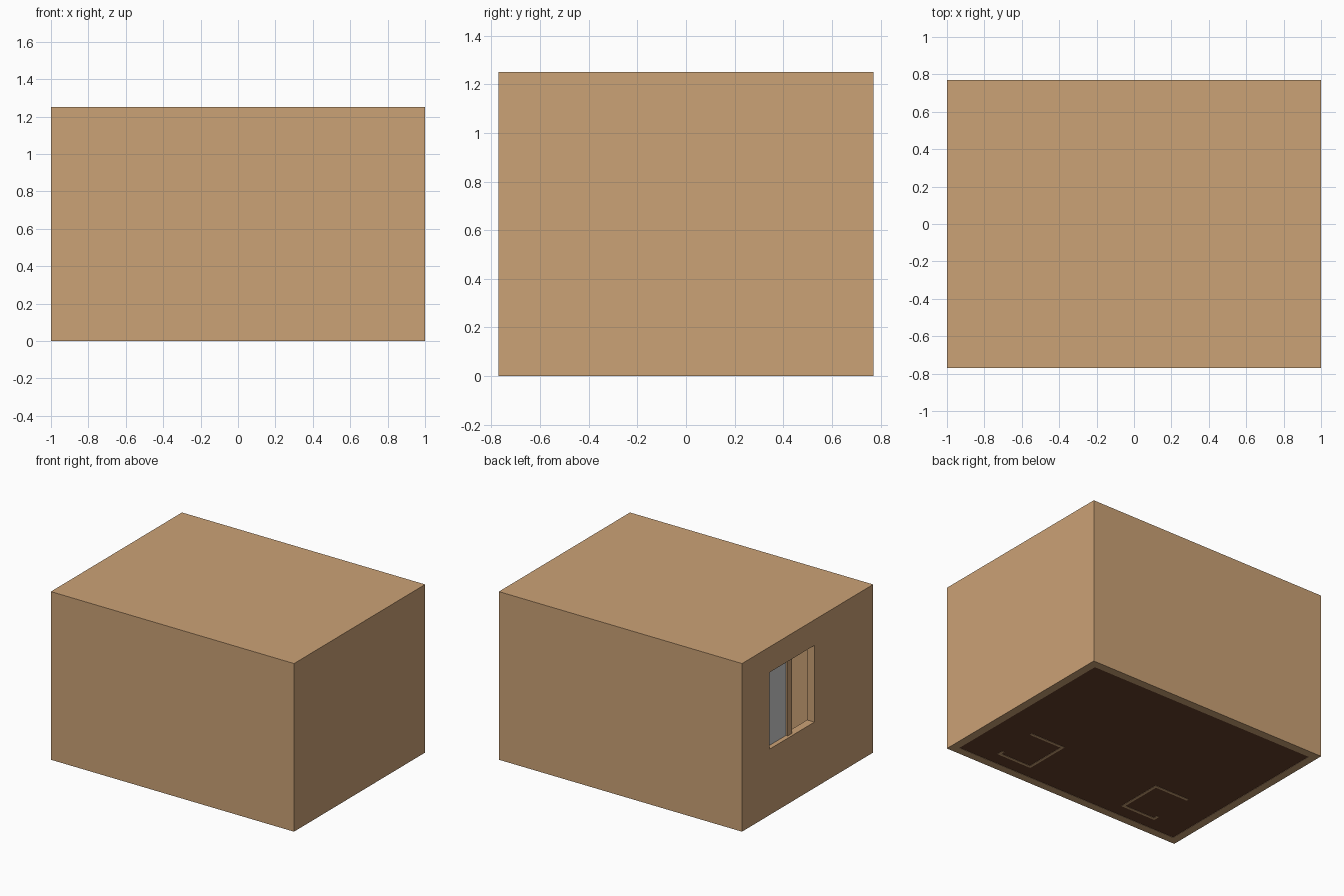
import bpy

if "Cube" in bpy.data.objects:
    bpy.data.objects.remove(bpy.data.objects["Cube"])


def material(name, rgb):
    m = bpy.data.materials.new(name)
    m.diffuse_color = (*rgb, 1)
    m.use_nodes = True
    m.node_tree.nodes["Principled BSDF"].inputs["Base Color"].default_value = m.diffuse_color
    return m


TAN = material("tan_plaster", (0.60, 0.36, 0.18))
BROWN = material("dark_wood", (0.13, 0.05, 0.025))
X, Y, H, T = 1.0, 0.77, 1.25, 0.06      # half sizes, height, wall thickness


def box(name, lo, hi, mat=None):
    """Box between two corners."""
    bpy.ops.mesh.primitive_cube_add(size=1, location=[(a + b) / 2 for a, b in zip(lo, hi)])
    o = bpy.context.object
    o.name = name
    o.scale = [b - a for a, b in zip(lo, hi)]
    bpy.ops.object.transform_apply(location=False, rotation=False, scale=True)
    if mat:
        o.data.materials.append(mat)
    return o


def cut(target, cutter):
    cutter.hide_render = True
    cutter.hide_set(True)
    m = target.modifiers.new("cut", 'BOOLEAN')
    m.operation = 'DIFFERENCE'
    m.solver = 'EXACT'
    m.object = cutter


# Room shell: hollow walls and roof with one window in the left wall
shell = box("room_shell", (-X, -Y, 0), (X, Y, H), TAN)
cut(shell, box("room_hollow_cutter", (-X + T, -Y + T, -0.2), (X - T, Y - T, H - T), TAN))
cut(shell, box("window_cutter", (-X - 0.1, -0.08, 0.49), (-X + T + 0.1, 0.45, 1.06), TAN))

# Floor
box("floor", (-X + T, -Y + T, 0.002), (X - T, Y - T, 0.03), BROWN)

# Window: centre post and one sliding pane
box("window_post", (-X + 0.02, 0.155, 0.49), (-X + T, 0.205, 1.06), TAN)
box("window_pane", (-X + 0.035, 0.205, 0.49), (-X + 0.045, 0.45, 1.06))

# Two low U-shaped plinths, open towards the side walls
for side, label in ((1, "right"), (-1, "left")):
    def part(name, x0, x1, y0, y1):
        a, b = sorted((side * x0, side * x1))
        box(f"{label}_plinth_{name}", (a, y0, 0), (b, y1, 0.08), TAN)
    part("back", 0.40, 0.42, -0.61, -0.25)
    part("front_arm", 0.42, 0.69, -0.61, -0.59)
    part("rear_arm", 0.42, 0.69, -0.27, -0.25)
    part("front_lip", 0.67, 0.69, -0.59, -0.56)

# Small table in the middle of the room
for sx, lx in ((1, "right"), (-1, "left")):
    for y, ly in ((0.2, "rear"), (-0.14, "front")):
        x = sx * 0.17
        box(f"table_leg_{ly}_{lx}", (x - 0.012, y - 0.012, 0.02), (x + 0.012, y + 0.012, 0.34), BROWN)
box("table_top", (-0.2, -0.17, 0.34), (0.2, 0.23, 0.37), BROWN)
